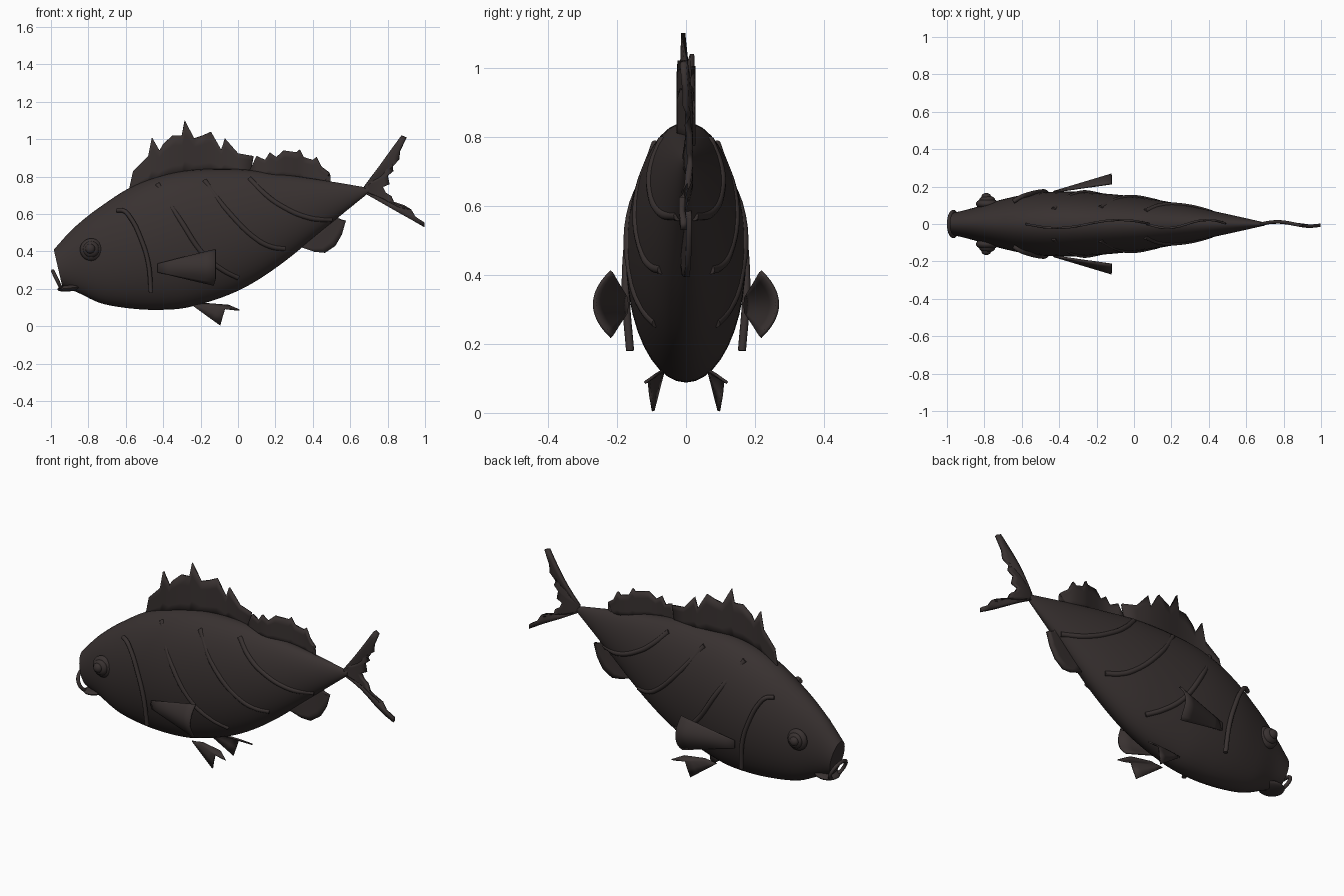
import bpy, bmesh, math
from mathutils import Matrix, Vector

if "Cube" in bpy.data.objects:
    bpy.data.objects.remove(bpy.data.objects["Cube"])

mat = bpy.data.materials.new("dark_brown")
mat.diffuse_color = (0.04, 0.031, 0.03, 1)
mat.use_nodes = True
mat.node_tree.nodes["Principled BSDF"].inputs["Base Color"].default_value = mat.diffuse_color

# Body stations: x, top z, bottom z, half width
ST = [(-.9625, .41, .215, .06), (-.87, .52, .18, .083), (-.74, .635, .125, .122),
      (-.58, .74, .096, .158), (-.42, .805, .088, .173), (-.26, .835, .103, .17),
      (0, .84, .19, .147), (.22, .815, .325, .112), (.49, .775, .545, .055),
      (.70, .74, .715, .008)]


def station(x):
    """Smooth interpolation of the body stations."""
    x = min(max(x, ST[0][0]), ST[-1][0])
    i = max(k for k in range(len(ST) - 1) if ST[k][0] <= x)
    a, b = ST[i], ST[i + 1]
    p, n = ST[max(i - 1, 0)], ST[min(i + 2, len(ST) - 1)]
    d = b[0] - a[0]
    t = (x - a[0]) / d
    out = []
    for k in (1, 2, 3):
        m0 = (b[k] - p[k]) / (b[0] - p[0]) * d
        m1 = (n[k] - a[k]) / (n[0] - a[0]) * d
        out.append((2*t**3 - 3*t*t + 1)*a[k] + (t**3 - 2*t*t + t)*m0
                   + (3*t*t - 2*t**3)*b[k] + (t**3 - t*t)*m1)
    return out


def side_y(x, z):
    top, bot, w = station(x)
    u = (z - (top + bot) / 2) / ((top - bot) / 2)
    return w * math.sqrt(max(0, 1 - u * u))


def finish(name, bm, angle=40, mirror=False, thick=0):
    bmesh.ops.recalc_face_normals(bm, faces=bm.faces)
    me = bpy.data.meshes.new(name)
    bm.to_mesh(me)
    bm.free()
    ob = bpy.data.objects.new(name, me)
    bpy.context.collection.objects.link(ob)
    me.materials.append(mat)
    if thick:
        s = ob.modifiers.new("thickness", 'SOLIDIFY')
        s.thickness, s.offset = thick, 0
    if mirror:
        ob.modifiers.new("mirror", 'MIRROR').use_axis = (False, True, False)
    bpy.ops.object.select_all(action='DESELECT')
    ob.select_set(True)
    bpy.context.view_layer.objects.active = ob
    bpy.ops.object.shade_smooth_by_angle(angle=math.radians(angle))
    return ob


def skin(bm, rows, closed):
    vs = [[bm.verts.new(p) for p in r] for r in rows]
    n = len(rows[0])
    for a, b in zip(vs, vs[1:]):
        for j in range(n if closed else n - 1):
            bm.faces.new((a[j], a[(j+1) % n], b[(j+1) % n], b[j]))
    return vs


def sheet(name, base, outer, rows=4, wave=None, thick=.012, mirror=False):
    """Fin surface spanned between a base line and an outer edge."""
    grid = []
    for i in range(rows + 1):
        row = [Vector(b).lerp(Vector(o), i / rows) for b, o in zip(base, outer)]
        if wave:
            for p in row:
                p.y += wave(p.x)
        grid.append(row)
    bm = bmesh.new()
    skin(bm, grid, False)
    return finish(name, bm, 50, mirror, thick)


def tube(name, pts, r, cyclic=False):
    cu = bpy.data.curves.new(name, 'CURVE')
    cu.dimensions = '3D'
    cu.bevel_depth, cu.bevel_resolution, cu.use_fill_caps = r, 3, True
    sp = cu.splines.new('BEZIER')
    sp.bezier_points.add(len(pts) - 1)
    for b, p in zip(sp.bezier_points, pts):
        b.co = p
        b.handle_left_type = b.handle_right_type = 'AUTO'
    sp.use_cyclic_u = cyclic
    sp.resolution_u = 6
    cu.materials.append(mat)
    ob = bpy.data.objects.new(name, cu)
    bpy.context.collection.objects.link(ob)


def ball(bm, loc, scale, rot=0):
    m = Matrix.Translation(loc) @ Matrix.Rotation(rot, 4, 'Y') @ Matrix.Diagonal((*scale, 1))
    bmesh.ops.create_uvsphere(bm, u_segments=24, v_segments=14, radius=1, matrix=m)


def px(points):
    """Outline in hundredths to x, z pairs."""
    return [(x / 100, z / 100) for x, z in points]


# Body
bm = bmesh.new()
rings = []
for i in range(61):
    x = ST[0][0] + (ST[-1][0] - ST[0][0]) * i / 60
    top, bot, w = station(x)
    shear = .0225 * max(0, 1 - (x - ST[0][0]) / .25)
    rings.append([(x - shear * math.sin(a), w * math.cos(a),
                   (top + bot) / 2 + (top - bot) / 2 * math.sin(a))
                  for a in (2 * math.pi * j / 40 for j in range(40))])
vs = skin(bm, rings, True)
bm.faces.new(vs[0])
bm.faces.new(vs[-1])
finish("body", bm)

# Flank ridges and gill covers
RIDGES = [[(-43, 76), (-31, 57), (-18, 38), (-8, 30), (0, 26)],
          [(-18, 78), (-5, 61), (10.7, 46), (18, 42.5), (25, 41.5)],
          [(6, 79), (14, 71), (22, 65), (38, 58), (50, 57)]]
GILL = [(-.645, .12, .62), (-.61, .142, .617), (-.575, .155, .58), (-.52, .17, .47),
        (-.48, .174, .34), (-.465, .162, .18)]
for s, side in ((-1, "right"), (1, "left")):
    for k, r in enumerate(RIDGES):
        tube(f"flank_ridge_{side}_{k}",
             [(x, s * (side_y(x, z) - .005), z) for x, z in px(r)], .014)
    tube(f"gill_cover_{side}", [(x, s * y, z) for x, y, z in GILL], .012)

# Eyes: stacked bulging discs
bm = bmesh.new()
ball(bm, (-.785, .108, .41), (.06, .03, .06))
ball(bm, (-.785, .128, .412), (.043, .024, .043))
ball(bm, (-.79, .145, .415), (.026, .021, .026))
finish("eyes", bm, mirror=True)

# Mouth ring and lower jaw
tube("mouth_ring", [(-.966 - .024 * math.sin(a), .065 * math.cos(a), .245 + .05 * math.sin(a))
                    for a in (math.pi * j / 6 for j in range(12))], .01, True)
bm = bmesh.new()
ball(bm, (-.9, 0, .205), (.067, .07, .018), -.12)
finish("lower_jaw", bm)

# Dorsal fins, wavy with spiky tops
D1 = px([(-58, 74), (-56, 83), (-48, 91), (-46, 101), (-42, 94), (-40, 97.5), (-35, 102),
         (-30, 102), (-28.5, 110), (-23.5, 100.5), (-19, 102), (-14.5, 104), (-9, 94.5),
         (-7, 100.5), (0, 92.5), (8.3, 91)])
D2 = px([(6.5, 83.5), (10, 91), (14.5, 89), (17, 93), (20.5, 90.5), (24.5, 94), (31.5, 93),
         (33, 94.5), (35, 90.5), (40, 89), (42, 90.5), (44.5, 85.5), (49, 82), (46.5, 77.5)])
for name, pts, x0, ln in (("front_dorsal_fin", D1, -.58, .67), ("rear_dorsal_fin", D2, .07, .43)):
    base = [(min(x, .065) if pts is D1 else x, 0, station(x)[0] - .02) for x, z in pts]
    sheet(name, base, [(x, 0, z) for x, z in pts], 4,
          lambda x, x0=x0, ln=ln: -.022 * math.sin(2 * math.pi * (x - x0) / ln))

# Tail fin
T = px([(87.5, 102), (90, 101), (86.5, 93.5), (86, 89), (82.5, 86.5), (83, 83), (80, 80.5),
        (81, 76), (77.5, 74.5), (79, 71.5), (82, 69.5), (83.5, 66), (88, 64), (91, 62),
        (92.5, 62.5), (95, 58.5), (99.7, 55.5), (99.7, 53)])
n = len(T) - 1
sheet("tail_fin", [(.675, 0, .748 - .035 * i / n) for i in range(n + 1)],
      [(x, 0, z) for x, z in T], 6,
      lambda x: .012 * math.sin((x - .68) * 18), .018)

# Anal fin
A = px([(33, 42.5), (41, 39.8), (46.5, 39.3), (52, 43), (55.5, 49), (57.7, 56.5), (54, 57)])
sheet("anal_fin", [(.33 + .2 * i / 6, 0, .45 + .15 * i / 6) for i in range(7)],
      [(x, 0, z) for x, z in A], 4, lambda x: .008 * math.sin(x * 14), .016)

# Pectoral fins: fans curved outward
vv = [i / 6 - 1 for i in range(13)]
sheet("pectoral_fins", [(-.43, .172, .312 + .022 * v) for v in vv],
      [(-.12 - .03 * max(0, -v - .7), .215 + .05 * (1 - v * v), .315 + .095 * v) for v in vv],
      5, thick=.01, mirror=True)

# Pelvic fins: two-pointed fans
P = [(-.095, .095, .005), (-.083, .103, .05), (-.07, .108, .093), (-.03, .117, .09),
     (.008, .12, .087), (-.05, .085, .112)]
sheet("pelvic_fins", [(-.245 + .015 * i, .068, .112 + .002 * i) for i in range(6)], P,
      4, thick=.008, mirror=True)
